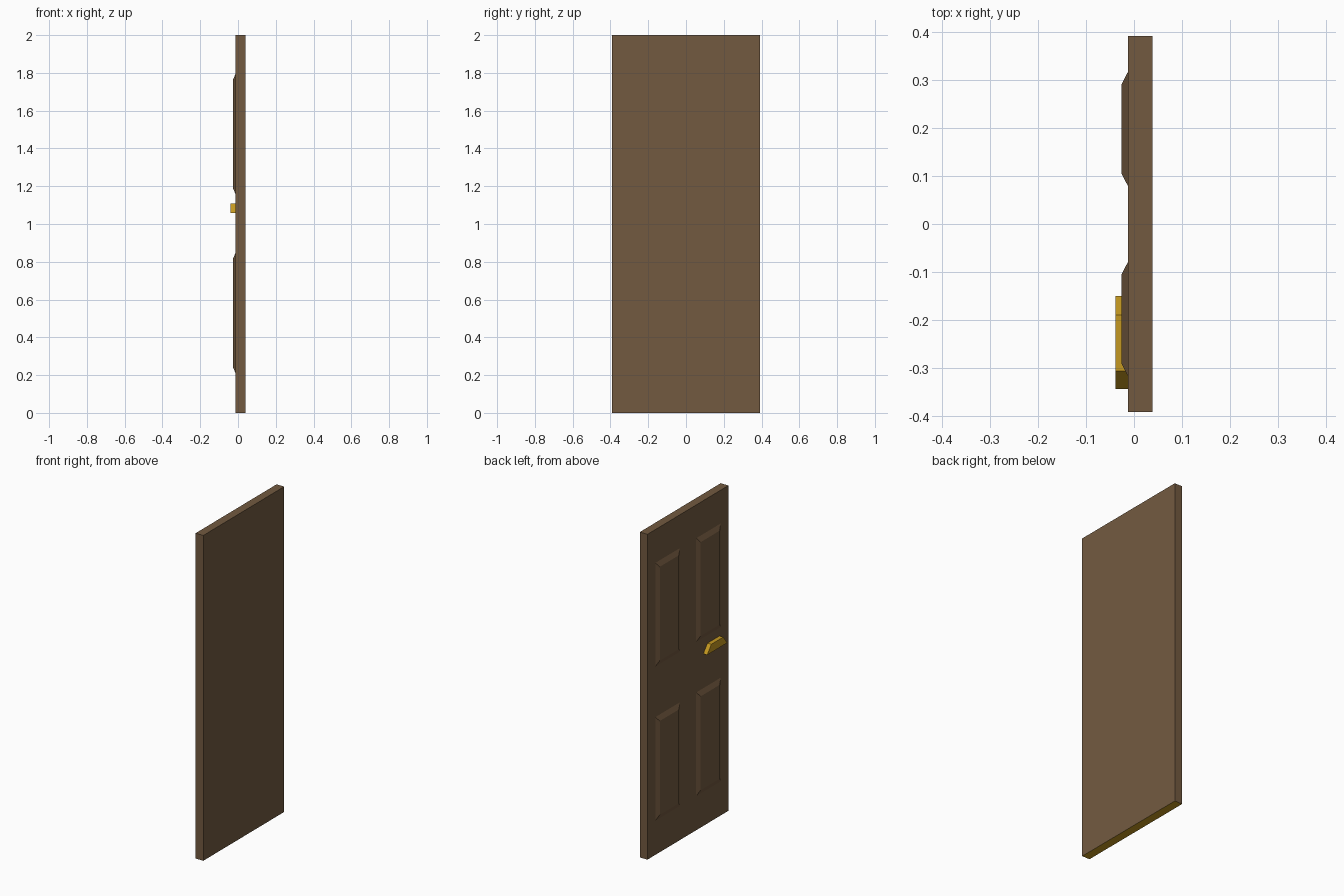
import bpy, bmesh

if "Cube" in bpy.data.objects:
    bpy.data.objects.remove(bpy.data.objects["Cube"])


def material(name, rgb):
    m = bpy.data.materials.new(name)
    m.diffuse_color = (*rgb, 1)
    m.use_nodes = True
    m.node_tree.nodes["Principled BSDF"].inputs["Base Color"].default_value = m.diffuse_color
    return m


wood = material("brown wood", (0.171, 0.102, 0.051))
brass = material("brass", (0.56, 0.318, 0.015))

FACE = -0.013  # x of the panelled door surface


def loft(name, back, front, x0, x1, mats, cap_back=True):
    """Join two matching (y, z) outlines at depths x0 and x1."""
    bm = bmesh.new()
    a = [bm.verts.new((x0, y, z)) for y, z in back]
    b = [bm.verts.new((x1, y, z)) for y, z in front]
    n = len(a)
    for i in range(n):
        j = (i + 1) % n
        bm.faces.new((a[i], a[j], b[j], b[i]))
    bm.faces.new(b)
    base = bm.faces.new(a[::-1])
    bmesh.ops.recalc_face_normals(bm, faces=bm.faces)
    if not cap_back:
        bmesh.ops.delete(bm, geom=[base], context='FACES_ONLY')
    me = bpy.data.meshes.new(name)
    bm.to_mesh(me)
    bm.free()
    for m in mats:
        me.materials.append(m)
    ob = bpy.data.objects.new(name, me)
    bpy.context.collection.objects.link(ob)
    return ob


def rect(y0, y1, z0, z1):
    return [(y0, z0), (y1, z0), (y1, z1), (y0, z1)]


# door slab, with a brass underside
slab_outline = rect(-0.393, 0.393, 0, 2)
slab = loft("door_slab", slab_outline, slab_outline, 0.039, FACE, [wood, brass])
for p in slab.data.polygons:
    p.material_index = 1 if p.normal.z < -0.5 else 0

# four raised panels with bevelled rims
for row, z0, z1 in (("lower", 0.21, 0.847), ("upper", 1.158, 1.795)):
    for side, y0, y1 in (("left", 0.08, 0.317), ("right", -0.317, -0.08)):
        loft(f"{row}_{side}_panel", rect(y0, y1, z0, z1),
             rect(y0 + 0.025, y1 - 0.025, z0 + 0.03, z1 - 0.03),
             FACE, -0.026, [wood], cap_back=False)

# handle: a trapezoid bar with sloping ends
bar = [(-0.345, 1.058), (-0.15, 1.058), (-0.19, 1.108), (-0.307, 1.108)]
loft("door_handle", bar, bar, FACE, -0.039, [brass], cap_back=False)
